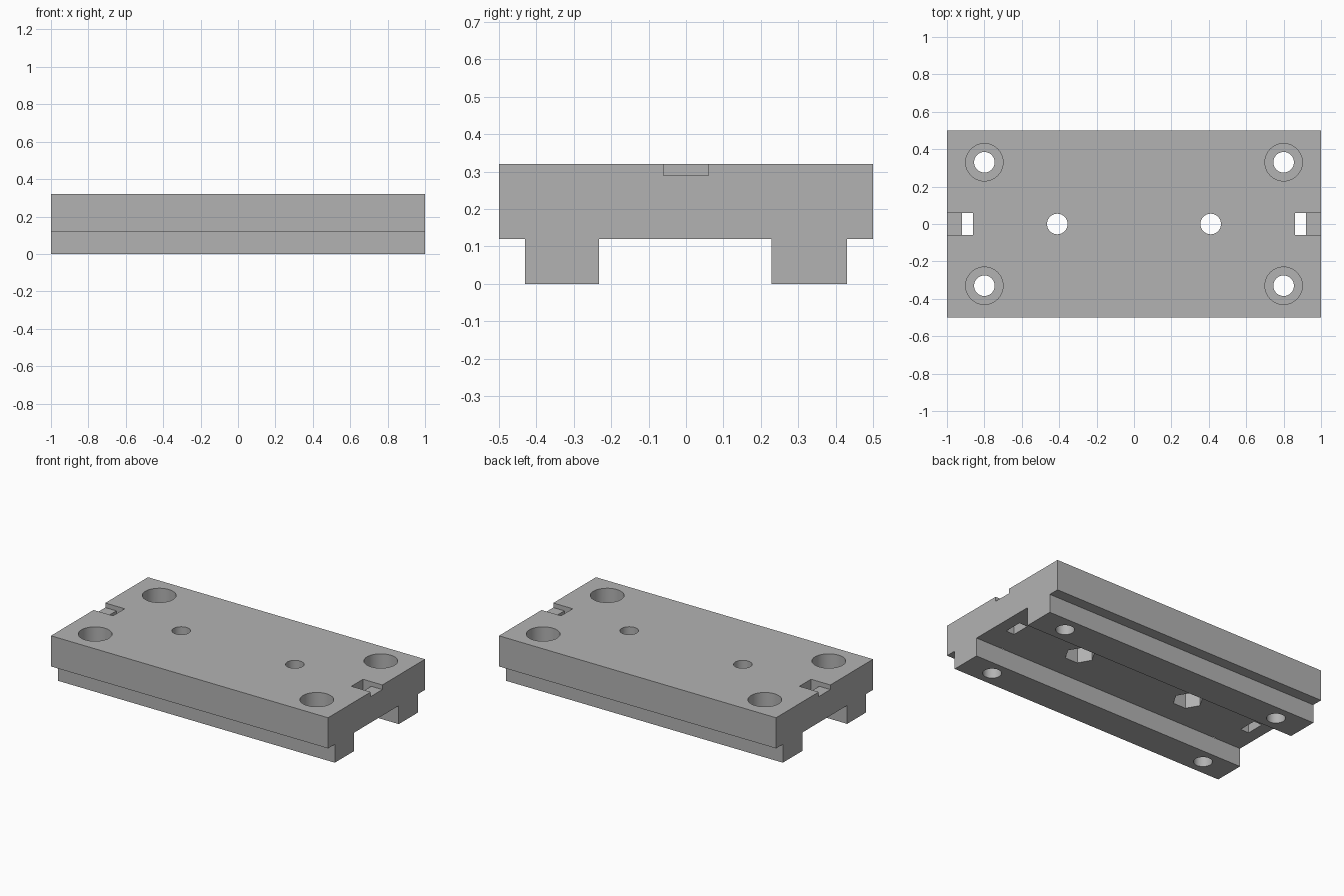
import bpy, bmesh, math

if "Cube" in bpy.data.objects:
    bpy.data.objects.remove(bpy.data.objects["Cube"])

grey = bpy.data.materials.new("plain grey")
grey.diffuse_color = (0.45, 0.45, 0.45, 1)
grey.use_nodes = True
grey.node_tree.nodes["Principled BSDF"].inputs["Base Color"].default_value = grey.diffuse_color


def finish(name, bm):
    bmesh.ops.recalc_face_normals(bm, faces=bm.faces)
    mesh = bpy.data.meshes.new(name)
    bm.to_mesh(mesh)
    bm.free()
    obj = bpy.data.objects.new(name, mesh)
    bpy.context.collection.objects.link(obj)
    mesh.materials.append(grey)
    return obj


def prism(name, sides, r, x, y, z0, z1, turn=0.0):
    bm = bmesh.new()
    ring = [bm.verts.new((x + r * math.cos(turn + 2 * math.pi * i / sides),
                          y + r * math.sin(turn + 2 * math.pi * i / sides), z0))
            for i in range(sides)]
    face = bm.faces.new(ring)
    ext = bmesh.ops.extrude_face_region(bm, geom=[face])["geom"]
    bmesh.ops.translate(bm, vec=(0, 0, z1 - z0),
                        verts=[v for v in ext if isinstance(v, bmesh.types.BMVert)])
    return finish(name, bm)


def box(name, x0, x1, y0, y1, z0, z1):
    bm = bmesh.new()
    bmesh.ops.create_cube(bm, size=1)
    for v in bm.verts:
        v.co = (x1 if v.co.x > 0 else x0, y1 if v.co.y > 0 else y0, z1 if v.co.z > 0 else z0)
    return finish(name, bm)


# Plate with two rails, extruded along x from its end profile
profile = [(-0.5, 0.32), (-0.5, 0.12), (-0.43, 0.12), (-0.43, 0), (-0.233, 0), (-0.233, 0.12),
           (0.229, 0.12), (0.229, 0), (0.43, 0), (0.43, 0.12), (0.5, 0.12), (0.5, 0.32)]
bm = bmesh.new()
end = bm.faces.new([bm.verts.new((-1, y, z)) for y, z in profile])
ext = bmesh.ops.extrude_face_region(bm, geom=[end])["geom"]
bmesh.ops.translate(bm, vec=(2, 0, 0), verts=[v for v in ext if isinstance(v, bmesh.types.BMVert)])
plate = finish("mounting_plate", bm)

cutters = []
for s in (-1, 1):
    # Counterbored corner holes
    for t in (-1, 1):
        cutters.append(prism("corner_hole_cutter", 48, 0.055, s * 0.8, t * 0.33, -0.1, 0.5))
        cutters.append(prism("counterbore_cutter", 48, 0.1, s * 0.8, t * 0.33, 0.12, 0.5))
    # Centre holes with hexagonal nut pockets underneath
    cutters.append(prism("centre_hole_cutter", 48, 0.055, s * 0.41, 0, -0.1, 0.5))
    cutters.append(prism("nut_pocket_cutter", 6, 0.09, s * 0.41, 0, 0.0, 0.22))
    # Strap slot and shallow channel at each end
    cutters.append(box("slot_cutter", *sorted((s * 0.86, s * 0.92)), -0.06, 0.06, -0.1, 0.5))
    cutters.append(box("channel_cutter", *sorted((s * 0.9, s * 1.1)), -0.06, 0.06, 0.29, 0.5))

bpy.context.view_layer.objects.active = plate
plate.select_set(True)
for c in cutters:
    mod = plate.modifiers.new("cut", 'BOOLEAN')
    mod.operation, mod.solver, mod.object = 'DIFFERENCE', 'EXACT', c
    bpy.ops.object.modifier_apply(modifier=mod.name)
for c in cutters:
    bpy.data.objects.remove(c)
bpy.ops.object.shade_smooth_by_angle(angle=math.radians(30))
